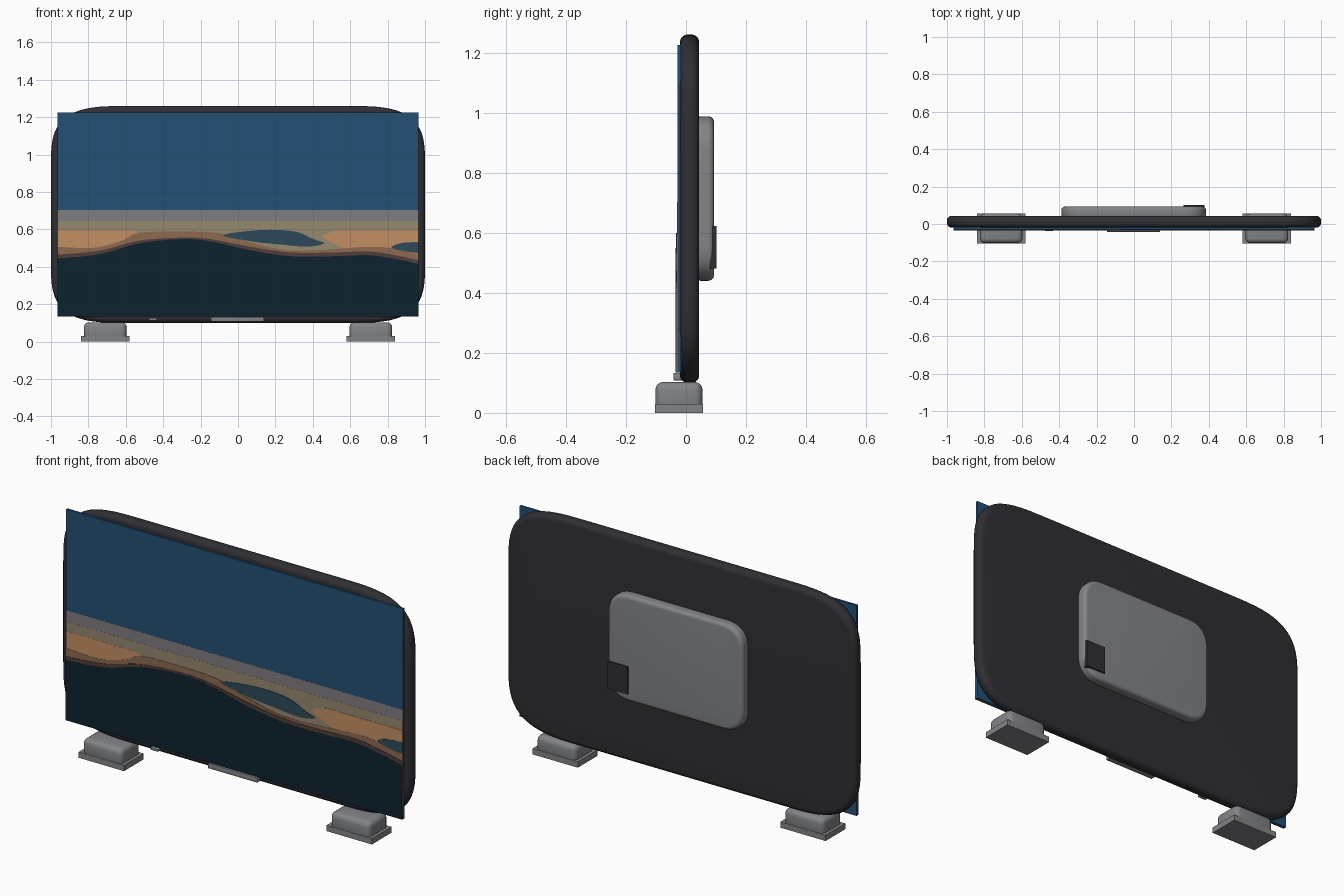
import bpy, bmesh, math
from mathutils import Vector

if "Cube" in bpy.data.objects:
    bpy.data.objects.remove(bpy.data.objects["Cube"])


def mat(name, rgb):
    m = bpy.data.materials.new(name)
    lin = [((c / 255 + 0.055) / 1.055) ** 2.4 if c > 10 else c / 255 / 12.92 for c in rgb]
    m.diffuse_color = (*lin, 1)
    m.use_nodes = True
    m.node_tree.nodes["Principled BSDF"].inputs["Base Color"].default_value = m.diffuse_color
    return m


CASE = mat("charcoal plastic", (47, 46, 51))
GREY = mat("mid grey plastic", (130, 132, 135))
SKY = mat("sky blue", (36, 80, 116))
HAZE = mat("haze grey", (127, 125, 128))
TAN = mat("dusty tan", (149, 136, 112))
ORANGE = mat("sand orange", (196, 143, 100))
BROWN = mat("dune brown", (140, 106, 80))
UMBER = mat("dark umber", (80, 61, 58))
NIGHT = mat("night teal", (14, 34, 46))
TEAL = mat("lake teal", (45, 73, 90))


def finish(name, bm, material, smooth=True):
    bmesh.ops.recalc_face_normals(bm, faces=bm.faces)
    me = bpy.data.meshes.new(name)
    bm.to_mesh(me)
    bm.free()
    me.materials.append(material)
    ob = bpy.data.objects.new(name, me)
    bpy.context.collection.objects.link(ob)
    if smooth:
        bpy.ops.object.select_all(action='DESELECT')
        ob.select_set(True)
        bpy.context.view_layer.objects.active = ob
        bpy.ops.object.shade_smooth_by_angle(angle=math.radians(40))
    return ob


def box(name, x, y, z, material, bevel=0.0, seg=4):
    bm = bmesh.new()
    bmesh.ops.create_cube(bm, size=1)
    for v in bm.verts:
        v.co = Vector([(r[0] + r[1]) / 2 + c * (r[1] - r[0]) for c, r in zip(v.co, (x, y, z))])
    if bevel:
        bmesh.ops.bevel(bm, geom=bm.edges[:], offset=bevel, segments=seg, profile=0.5, affect='EDGES')
    return finish(name, bm, material, bevel > 0)


def slab(name, x, y, z, rx, rz, power, edge, material, seg=12, rim=6):
    """Rounded panel: super-elliptic corners, rounded front and back rims."""
    cx, cz = sum(x) / 2, sum(z) / 2
    hx, hz = (x[1] - x[0]) / 2, (z[1] - z[0]) / 2
    rings = [(y[0] + edge * (1 - math.sin(a)), edge * (1 - math.cos(a)))
             for a in [math.pi / 2 * (1 - i / rim) for i in range(rim + 1)]]
    rings += [(y[0] + y[1] - yy, ins) for yy, ins in reversed(rings)]
    bm = bmesh.new()
    loops = []
    for yy, ins in rings:
        loop = []
        for q, (sx, sz) in enumerate([(1, 1), (-1, 1), (-1, -1), (1, -1)]):
            for i in range(seg + 1):
                a = math.pi / 2 * (i if q % 2 == 0 else seg - i) / seg
                px = hx - rx + rx * max(math.cos(a), 0) ** (2 / power)
                pz = hz - rz + rz * max(math.sin(a), 0) ** (2 / power)
                loop.append(bm.verts.new((cx + sx * px * (hx - ins) / hx, yy,
                                          cz + sz * pz * (hz - ins) / hz)))
        loops.append(loop)
    n = len(loops[0])
    for a, b in zip(loops, loops[1:]):
        for i in range(n):
            bm.faces.new((a[i], a[(i + 1) % n], b[(i + 1) % n], b[i]))
    bm.faces.new(loops[0])
    bm.faces.new(loops[-1])
    return finish(name, bm, material)


def spline(pts, closed=False, sub=6):
    """Smooth curve through (x, z) points."""
    p = [Vector(q) for q in pts]
    n = len(p)
    get = (lambda i: p[i % n]) if closed else (lambda i: p[min(max(i, 0), n - 1)])
    out = []
    for i in range(n if closed else n - 1):
        a, b, c, d = (get(i + k) for k in (-1, 0, 1, 2))
        for s in range(sub):
            t = s / sub
            out.append(0.5 * (2 * b + (c - a) * t + (2 * a - 5 * b + 4 * c - d) * t * t
                              + (3 * b - a - 3 * c + d) * t ** 3))
    return out if closed else out + [p[-1]]


FRONT, BACK, STEP = -0.029, -0.0275, 0.0006
level = 0


def layer(name, outline, material):
    """Thin picture layer, each one a hair in front of the last."""
    global level
    level += 1
    bm = bmesh.new()
    f = [bm.verts.new((q[0], FRONT - STEP * level, q[1])) for q in outline]
    b = [bm.verts.new((q[0], BACK, q[1])) for q in outline]
    bm.faces.new(f)
    for i in range(len(f)):
        j = (i + 1) % len(f)
        bm.faces.new((f[i], f[j], b[j], b[i]))
    finish(name, bm, material, False)


W, LOW, HIGH = 0.965, 0.135, 1.225


def below(curve):
    return [(-W, LOW)] + [tuple(q) for q in curve] + [(W, LOW)]


# casing and rear housing
slab("casing", (-1, 1), (-0.02, 0.044), (0.10, 1.26), 0.42, 0.32, 3.3, 0.026, CASE, seg=16)
slab("rear_housing", (-0.388, 0.385), (0.03, 0.093), (0.44, 0.987), 0.12, 0.12, 2.4, 0.018, GREY)
box("rear_port_cover", (0.265, 0.378), (0.08, 0.101), (0.48, 0.622), CASE)

# screen with its layered landscape
box("screen", (-W, W), (-0.029, -0.017), (LOW, HIGH), SKY)
layer("haze_band", below([(-W, 0.703), (W, 0.703)]), HAZE)
layer("tan_band", below([(-W, 0.645), (W, 0.645)]), TAN)
layer("left_sand", [(-W, 0.45), (-W, 0.595)] + spline([(-0.56, 0.595), (-0.525, 0.57), (-0.53, 0.54),
      (-0.62, 0.51), (-0.75, 0.47)]), ORANGE)
layer("right_sand", [(W, 0.595)] + spline([(0.53, 0.595), (0.45, 0.565), (0.50, 0.53), (0.57, 0.50),
      (0.70, 0.47)]) + [(W, 0.45)], ORANGE)
layer("far_dune", below(spline([(-W, 0.507), (-0.77, 0.502), (-0.62, 0.54), (-0.53, 0.582), (-0.30, 0.588),
      (-0.10, 0.58), (0.05, 0.535), (0.25, 0.49), (0.45, 0.49), (0.65, 0.505), (0.80, 0.503),
      (W, 0.465)])), BROWN)
layer("lake", spline([(-0.08, 0.568), (0.06, 0.592), (0.20, 0.598), (0.32, 0.585), (0.40, 0.55),
      (0.46, 0.525), (0.37, 0.508), (0.22, 0.52), (0.08, 0.535)], True), TEAL)
layer("side_lake", spline([(W, 0.532), (0.88, 0.528), (0.82, 0.505), (0.88, 0.485), (W, 0.473)]), TEAL)

# near ridge with a dark rim line
ridge = [(-W, 0.445), (-0.74, 0.467), (-0.53, 0.525), (-0.31, 0.548), (-0.15, 0.537), (0.06, 0.49),
         (0.27, 0.458), (0.49, 0.456), (0.70, 0.462), (0.85, 0.44), (W, 0.415)]
layer("ridge_rim", below(spline([(x, z + 0.02 - 0.012 * math.exp(-((x + 0.3) / 0.25) ** 2))
                                 for x, z in ridge])), UMBER)
layer("near_ridge", below(spline(ridge)), NIGHT)

# bottom trim plate and indicator
box("trim_plate", (-0.145, 0.14), (-0.042, -0.005), (0.108, 0.133), GREY, 0.003, 2)
box("indicator", (-0.477, -0.432), (-0.038, -0.005), (0.113, 0.126), GREY, 0.003, 2)

# feet
for side, s in (("left", -1), ("right", 1)):
    xs = lambda a, b: tuple(sorted((s * a, s * b)))
    mid = 0.71
    box(side + "_foot_base", xs(mid - 0.13, mid + 0.13), (-0.104, 0.057), (0, 0.03), GREY)
    box(side + "_foot_block", xs(mid - 0.114, mid + 0.114), (-0.102, 0.055), (0.004, 0.103), GREY, 0.026)
